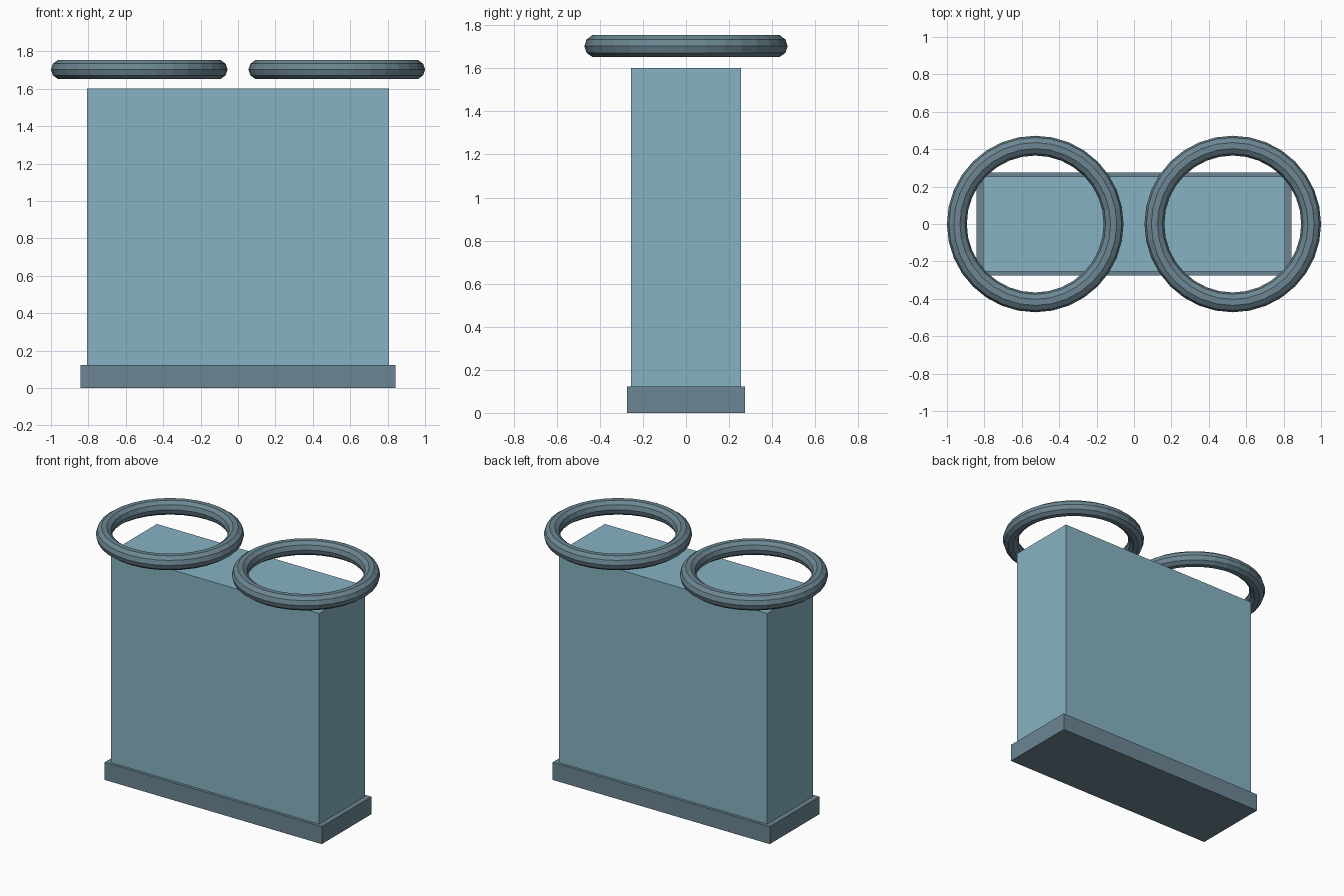
import bpy

if "Cube" in bpy.data.objects:
    bpy.data.objects.remove(bpy.data.objects["Cube"])


def box(name, half_x, half_y, z0, z1, color):
    bpy.ops.mesh.primitive_cube_add(size=1, location=(0, 0, (z0 + z1) / 2))
    ob = bpy.context.object
    ob.name = name
    ob.scale = (2 * half_x, 2 * half_y, z1 - z0)
    bpy.ops.object.transform_apply(location=False, rotation=False, scale=True)
    ob.data.materials.append(color)
    return ob


def paint(name, rgb):
    mat = bpy.data.materials.new(name)
    mat.diffuse_color = (*rgb, 1)
    mat.use_nodes = True
    mat.node_tree.nodes["Principled BSDF"].inputs["Base Color"].default_value = mat.diffuse_color
    return mat


light_blue = paint("light_blue", (0.24, 0.45, 0.54))
slate = paint("slate", (0.15, 0.24, 0.29))

# Plinth and tall body
box("base", 0.843, 0.275, 0, 0.123, slate)
box("body", 0.808, 0.255, 0.123, 1.602, light_blue)

# Pair of floating rings above the body
for side, label in ((-1, "left"), (1, "right")):
    bpy.ops.mesh.primitive_torus_add(
        location=(side * 0.528, 0, 1.703), major_radius=0.419,
        minor_radius=0.053, major_segments=32, minor_segments=10)
    ring = bpy.context.object
    ring.name = label + "_ring"
    ring.data.materials.append(slate)
